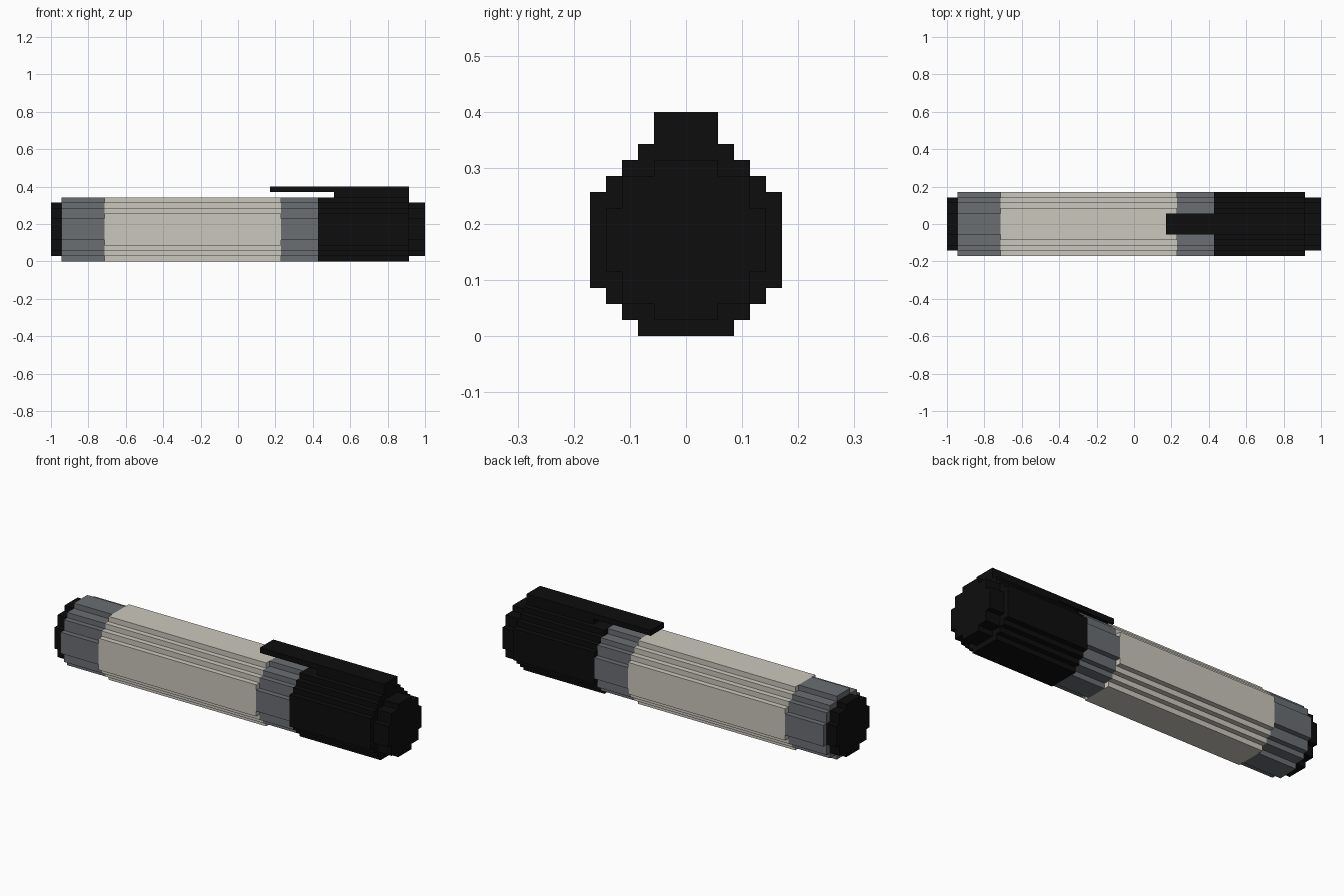
import bpy
import bmesh

cube = bpy.data.objects.get("Cube")
if cube:
    bpy.data.objects.remove(cube, do_unlink=True)

U = 2 / 70          # one block
AXIS = 6            # height of the pen axis, in blocks


def material(name, rgb):
    m = bpy.data.materials.new(name)
    m.use_nodes = True
    colour = (*rgb, 1)
    m.diffuse_color = colour
    bsdf = next(n for n in m.node_tree.nodes if n.type == 'BSDF_PRINCIPLED')
    bsdf.inputs["Base Color"].default_value = colour
    return m


black = material("black plastic", (0.004, 0.004, 0.004))
grey = material("grey band", (0.145, 0.157, 0.17))
cream = material("cream barrel", (0.595, 0.572, 0.507))

# Stepped quarter outlines: (half width, half height) corners from side to top
BROAD = [(6, 3), (5, 4), (4, 5), (3, 6)]
ROUND = [(6, 2), (5, 4), (4, 5), (2, 6)]
SMALL = [(5, 2), (4, 4), (2, 5)]


def extrude(name, outline, x0, x1, mat):
    """Extrude a closed (y, z) outline in blocks along x."""
    bm = bmesh.new()
    face = bm.faces.new([bm.verts.new((x0 * U, y * U, z * U)) for y, z in outline])
    result = bmesh.ops.extrude_face_region(bm, geom=[face], use_keep_orig=True)
    moved = [v for v in result["geom"] if isinstance(v, bmesh.types.BMVert)]
    bmesh.ops.translate(bm, verts=moved, vec=((x1 - x0) * U, 0, 0))
    bmesh.ops.recalc_face_normals(bm, faces=bm.faces)
    mesh = bpy.data.meshes.new(name)
    bm.to_mesh(mesh)
    bm.free()
    mesh.materials.append(mat)
    bpy.context.collection.objects.link(bpy.data.objects.new(name, mesh))


def stepped_round(steps):
    """Mirror the quarter steps into a full stepped circle."""
    quarter = []
    for i, (y, z) in enumerate(steps):
        quarter.append((y, z))
        if i + 1 < len(steps):
            quarter.append((steps[i + 1][0], z))
    half = quarter + [(-y, z) for y, z in reversed(quarter)]
    full = half + [(y, -z) for y, z in reversed(half)]
    return [(y, z + AXIS) for y, z in full]


def slab(half_width, z0, z1):
    return [(-half_width, z0), (half_width, z0), (half_width, z1), (-half_width, z1)]


# Body sections from the tail to the cap end
for name, steps, x0, x1, mat in [
    ("tail_plug", SMALL, -35, -33, black),
    ("tail_band", ROUND, -33, -25, grey),
    ("barrel", BROAD, -25, 8, cream),
    ("grip_band", ROUND, 8, 15, grey),
    ("cap", BROAD, 15, 32, black),
    ("cap_end", SMALL, 32, 35, black),
]:
    extrude(name, stepped_round(steps), x0, x1, mat)

# Pocket clip on top of the cap
extrude("clip_base", slab(2, 12, 13), 18, 32, black)
extrude("clip_arm", slab(2, 13, 14), 6, 32, black)
